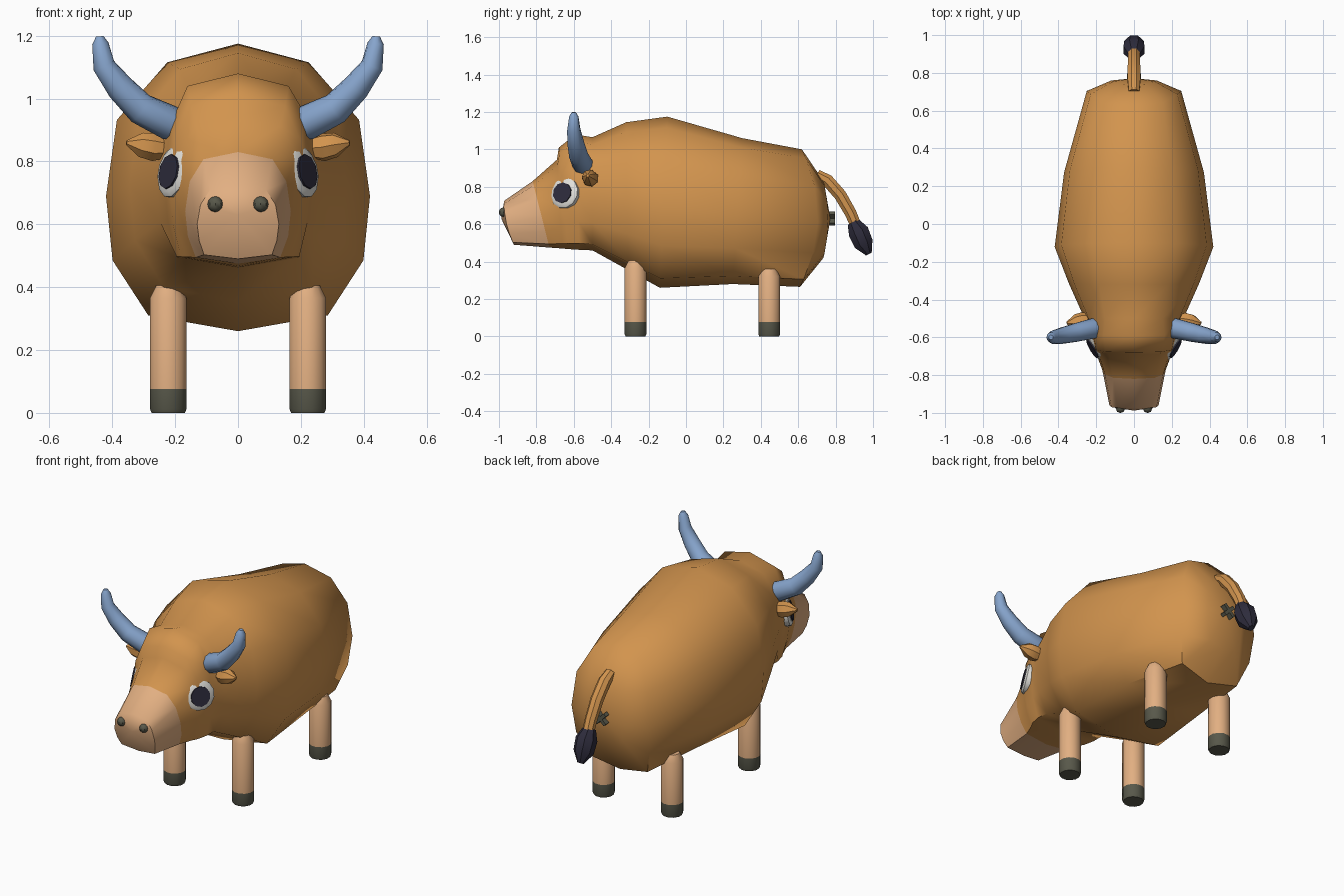
import bpy, bmesh, math
from mathutils import Vector, Matrix

if "Cube" in bpy.data.objects:
    bpy.data.objects.remove(bpy.data.objects["Cube"])


def material(name, rgb):
    m = bpy.data.materials.new(name)
    m.diffuse_color = (*rgb, 1)
    m.use_nodes = True
    m.node_tree.nodes["Principled BSDF"].inputs["Base Color"].default_value = m.diffuse_color
    return m


HIDE = material("brown hide", (0.645, 0.296, 0.076))
PEACH = material("pale skin", (0.76, 0.43, 0.223))
HORN = material("blue horn", (0.242, 0.376, 0.61))
HOOF = material("grey hoof", (0.098, 0.098, 0.069))
DARK = material("dark", (0.027, 0.025, 0.045))
WHITE = material("eye white", (0.75, 0.74, 0.70))


def finish(name, bm, mats, rule=None, angle=40):
    bmesh.ops.recalc_face_normals(bm, faces=bm.faces)
    if rule:
        for f in bm.faces:
            f.material_index = rule(f)
    me = bpy.data.meshes.new(name)
    bm.to_mesh(me)
    bm.free()
    for m in mats:
        me.materials.append(m)
    ob = bpy.data.objects.new(name, me)
    bpy.context.collection.objects.link(ob)
    bpy.ops.object.select_all(action='DESELECT')
    ob.select_set(True)
    bpy.context.view_layer.objects.active = ob
    bpy.ops.object.shade_smooth_by_angle(angle=math.radians(angle))
    return ob


def bridge(bm, rings):
    """Join successive vertex rings with quads; returns the faces by band."""
    bands = []
    for a, b in zip(rings, rings[1:]):
        n = len(a)
        bands.append([bm.faces.new((a[i], a[(i + 1) % n], b[(i + 1) % n], b[i]))
                      for i in range(n)])
    return bands


def tube(name, path, radii, sides, mats, rule=None, angle=40):
    """Round tube along a path with a radius at each point."""
    bm = bmesh.new()
    pts = [Vector(p) for p in path]
    rings = []
    for i, p in enumerate(pts):
        t = pts[min(i + 1, len(pts) - 1)] - pts[max(i - 1, 0)]
        q = t.to_track_quat('Z', 'Y')
        rings.append([bm.verts.new(p + q @ Vector((
            radii[i] * math.cos(2 * math.pi * (k + .5) / sides),
            radii[i] * math.sin(2 * math.pi * (k + .5) / sides), 0)))
            for k in range(sides)])
    bridge(bm, rings)
    bm.faces.new(rings[0])
    bm.faces.new(rings[-1])
    return finish(name, bm, mats, rule, angle)


# Body and head: one loft of twelve-sided rings from muzzle to rump.
# Half section: width fraction, height fraction
SECTION = [(0, 1), (.535, .935), (.917, .735), (1, .47), (.95, .246), (.68, .055), (0, 0)]
# y top, z top, y bottom, z bottom, half width, bulge in y, squareness
RINGS = [
    (-.972, .725, -.92, .49, .13, -.015, .15),
    (-.82, .83, -.73, .475, .168, 0, .12),
    (-.69, .945, -.66, .47, .205, 0, .12),
    (-.68, 1.01, -.63, .467, .218, 0, .15),
    (-.59, 1.08, -.57, .463, .235, 0, .15),
    (-.50, 1.065, -.50, .46, .262, 0, .05),
    (-.32, 1.145, -.31, .355, .345, 0, 0),
    (-.10, 1.175, -.14, .26, .42, 0, 0),
    (.30, 1.06, .25, .28, .37, 0, 0),
    (.62, 1.0, .61, .265, .25, .09, .08),
    (.735, .83, .735, .42, .12, .025, 0),
]


def body_ring(bm, yt, zt, yb, zb, w, bulge, sq):
    half = []
    for i, (fx, t) in enumerate(SECTION):
        if i in (1, 5):
            fx += sq
        y = yb + (yt - yb) * t + bulge * 4 * t * (1 - t)
        half.append((fx * w, y, zb + (zt - zb) * t))
    full = half + [(-x, y, z) for x, y, z in half[-2:0:-1]]
    return [bm.verts.new(c) for c in full]


bm = bmesh.new()
rings = [body_ring(bm, *r) for r in RINGS]
bands = bridge(bm, rings)
muzzle = set(bands[0])
for ring, centre in ((rings[0], (0, -.988, .63)), (rings[-1], (0, .772, .63))):
    c = bm.verts.new(centre)
    cap = [bm.faces.new((ring[i], ring[(i + 1) % 12], c)) for i in range(12)]
    if ring is rings[0]:
        muzzle.update(cap)
finish("body", bm, [HIDE, PEACH], lambda f: 1 if f in muzzle else 0, 50)

for s, side in ((-1, "left"), (1, "right")):
    # Legs with hooves
    for part, y, top in (("front", -.27, .405), ("back", .445, .36)):
        x = .222 * s
        tube(f"{part}_leg_{side}",
             [(x, y, z) for z in (0, .012, .076, top - .04, top)],
             [.055, .06, .06, .06, .04], 12, [PEACH, HOOF],
             lambda f: 1 if f.calc_center_median().z < .076 else 0)

    # Horns
    tube(f"horn_{side}",
         [(s * .19, -.55, .912), (s * .215, -.553, .922), (s * .31, -.575, .968),
          (s * .375, -.59, 1.035), (s * .427, -.6, 1.105), (s * .438, -.6, 1.175),
          (s * .44, -.6, 1.198)],
         [.045, .056, .051, .045, .036, .026, .012], 10, [HORN])

    # Ears
    tube(f"ear_{side}",
         [(s * .20, -.50, .84), (s * .27, -.512, .845), (s * .31, -.518, .853),
          (s * .355, -.525, .86)],
         [.025, .045, .04, .008], 7, [HIDE])

    # Eyes: rounded disc with a thin pupil plate
    n = Vector((s * .84, -.5, .19)).normalized()
    c = Vector((s * .207, -.65, .768))
    tube(f"eye_{side}",
         [c - n * .03, c + n * .004, c + n * .014],
         [.084, .084, .07], 12, [WHITE])
    p = c + n * .014 + Vector((0, -.004, -.003))
    tube(f"pupil_{side}", [p - n * .003, p + n * .005], [.056, .056], 10, [DARK])

    # Nostrils
    bm = bmesh.new()
    bmesh.ops.create_uvsphere(bm, u_segments=8, v_segments=6, radius=.025,
                              matrix=Matrix.Translation((s * .072, -.976, .664)))
    finish(f"nostril_{side}", bm, [HOOF])

# Tail and tuft
tube("tail", [(0, .70, .865), (0, .755, .835), (0, .825, .755), (0, .88, .66), (0, .91, .59)],
     [.03, .036, .036, .034, .032], 8, [HIDE])
tube("tail_tuft", [(0, .893, .612), (0, .922, .56), (0, .95, .495), (0, .978, .44)],
     [.035, .06, .056, .018], 8, [DARK], angle=30)

# Small crossed mark under the tail
for a, name in ((45, "rump_cross_a"), (-45, "rump_cross_b")):
    bm = bmesh.new()
    bmesh.ops.create_cube(bm, size=1, matrix=Matrix.Translation((0, .78, .63))
                          @ Matrix.Rotation(math.radians(a), 4, 'Y')
                          @ Matrix.Diagonal((.085, .035, .02, 1)))
    finish(name, bm, [HOOF])
